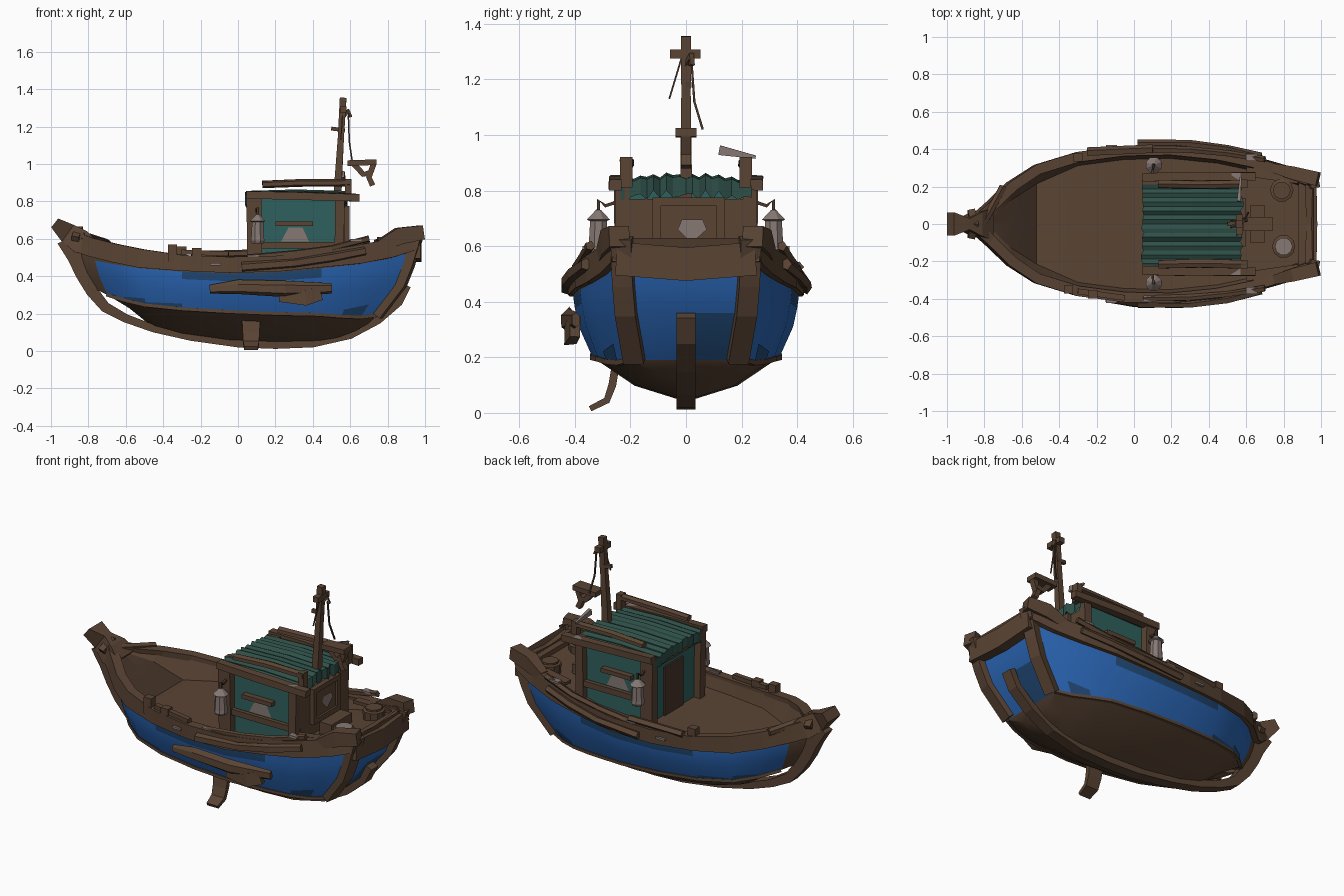
import bpy, bmesh, math, random
from mathutils import Vector

if "Cube" in bpy.data.objects:
    bpy.data.objects.remove(bpy.data.objects["Cube"])

random.seed(4)


def material(name, rgb):
    m = bpy.data.materials.new(name)
    m.diffuse_color = (*rgb, 1)
    m.use_nodes = True
    m.node_tree.nodes["Principled BSDF"].inputs["Base Color"].default_value = m.diffuse_color
    return m


BROWN = material("weathered brown", (0.102, 0.058, 0.034))
DARK = material("dark brown", (0.066, 0.038, 0.024))
BLUE = material("bright blue", (0.024, 0.135, 0.47))
NAVY = material("worn dark blue", (0.015, 0.066, 0.18))
TEAL = material("teal", (0.028, 0.118, 0.110))
ROOF = material("roof green", (0.028, 0.078, 0.064))
GREY = material("warm grey", (0.24, 0.19, 0.175))


def make(name, verts, faces, mats, ids=None, smooth=False):
    me = bpy.data.meshes.new(name)
    me.from_pydata([tuple(v) for v in verts], [], faces)
    for m in mats:
        me.materials.append(m)
    for i, p in enumerate(me.polygons):
        p.material_index = ids[i] if ids else 0
    bm = bmesh.new()
    bm.from_mesh(me)
    bmesh.ops.remove_doubles(bm, verts=bm.verts, dist=0.0005)
    bmesh.ops.recalc_face_normals(bm, faces=bm.faces)
    bm.to_mesh(me)
    bm.free()
    ob = bpy.data.objects.new(name, me)
    bpy.context.collection.objects.link(ob)
    if smooth:
        bpy.ops.object.select_all(action='DESELECT')
        ob.select_set(True)
        bpy.context.view_layer.objects.active = ob
        bpy.ops.object.shade_smooth_by_angle(angle=math.radians(22))
    return ob


def beam(name, pts, size, mat=BROWN, n=4, jitter=0.0, smooth=False):
    """Sweep an n-sided section (width, height) along a path; size may vary per point."""
    pts = [Vector(p) for p in pts]
    sizes = size if isinstance(size, list) else [size] * len(pts)
    d = (pts[-1] - pts[0]).normalized()
    hint = Vector((0, 1, 0)) if abs(d.z) > 0.9 else d.cross(Vector((0, 0, 1)))
    k = math.sqrt(2) if n == 4 else 1
    verts, faces = [], []
    for i, p in enumerate(pts):
        t = (pts[min(i + 1, len(pts) - 1)] - pts[max(i - 1, 0)]).normalized()
        side = (hint - t * hint.dot(t)).normalized()
        up = side.cross(t)
        w, h = sizes[i]
        for j in range(n):
            a = 2 * math.pi * (j + 0.5) / n
            q = 1 + random.uniform(-jitter, jitter)
            verts.append(p + (side * math.cos(a) * w + up * math.sin(a) * h) * 0.5 * k * q)
    for i in range(len(pts) - 1):
        for j in range(n):
            a, b = i * n + j, i * n + (j + 1) % n
            faces.append((a, b, b + n, a + n))
    faces += [tuple(range(n)), tuple(range(len(verts) - n, len(verts)))]
    return make(name, verts, faces, [mat], smooth=smooth)


def box(name, lo, hi, mat):
    x, h = (lo[0] + hi[0]) / 2, (lo[2] + hi[2]) / 2
    return beam(name, [(x, lo[1], h), (x, hi[1], h)], (hi[0] - lo[0], hi[2] - lo[2]), mat)


# Hull stations: x, half width, gunwale z, paint bottom z, keel z, deck z
ST = [(-.86, .03, .63, .33, .25, .62), (-.78, .10, .60, .30, .19, .59),
      (-.66, .215, .565, .27, .155, .52), (-.52, .305, .53, .245, .125, .41),
      (-.30, .372, .50, .225, .085, .42), (-.05, .405, .49, .21, .05, .42),
      (.20, .41, .495, .20, .04, .43), (.45, .385, .52, .195, .045, .45),
      (.65, .345, .55, .185, .06, .51), (.82, .295, .585, .18, .09, .55),
      (.96, .25, .63, .19, .125, .57)]
BOW = [.30, .24, .10, .05, .03, .02, 0, 0, 0, 0]
STERN = [.30, .26, .22, .09, .05, .03, 0, .02, .03, .03]


def section(st, s):
    x, w, zg, zb, zk, zd = st
    b = max(0, (-x - .4) / .46)
    a = max(0, (x - .4) / .56)
    top = zg - .075 - .05 * b - .025 * a
    inner = max(w - .04, 0)
    deck = max(inner - (.05 if x < -.4 else .02), 0)
    rows = [(0, zk), (w * .45, zk + .36 * (zb - zk)), (w * .82, zb), (w * .94, zb + .5 * (top - zb)),
            (w * .975, zb + .8 * (top - zb)), (w * .99, top), (w, zg), (inner, zg), (deck, zd), (0, zd)]
    return [Vector((x + BOW[i] * b - STERN[i] * a, s * y, z)) for i, (y, z) in enumerate(rows)]


# Hull shell, inner walls and deck, with paint assigned by row and station
verts, faces, ids = [], [], []
for s in (1, -1):
    base, R = len(verts), 10
    for st in ST:
        verts += section(st, s)
    for i in range(len(ST) - 1):
        for r in range(R - 1):
            a = base + i * R + r
            faces.append((a, a + 1, a + R + 1, a + R))
            c = 3 if r == 8 and i < 3 else 0
            if 2 <= r <= 4 and i > 0:
                c = 2 if (r == 4 and 4 <= i <= 6) else 1
            ids.append(c)
    # transom half
    last = section(ST[-1], s)
    for r in range(6):
        o = len(verts)
        p, q = last[r], last[r + 1]
        verts += [p, q, Vector((q.x, 0, q.z)), Vector((p.x, 0, p.z))]
        faces.append((o, o + 1, o + 2, o + 3))
        ids.append(2 if (r == 2 and s > 0) else 1 if 2 <= r <= 4 else 0)
make("hull", verts, faces, [BROWN, BLUE, NAVY, DARK], ids, smooth=True)

# Gunwales, strakes, stern posts, horns and rubbing logs on both sides
for s, side in ((1, "far"), (-1, "near")):
    secs = [section(st, s) for st in ST]
    beam(side + "_gunwale", [p[6].lerp(p[5], .45) + Vector((0, -.012 * s, .005)) for p in secs],
         [(.055, .10)] * 4 + [(.055, .085)] * 4 + [(.055, .10)] * 3)
    beam(side + "_strake", [p[2] for p in secs[1:]], (.02, .018))
    # worn patches low on the paint near the bow and the stern quarter
    for k, (i, u) in enumerate(((2, .38), (3, .30), (8, .45))):
        p, q = secs[i], secs[i + 1]
        quad = [p[2], q[2], q[2].lerp(q[3], u), p[2].lerp(p[3], u * .6)]
        make(f"{side}_worn_patch_{k}", [v + Vector((0, .004 * s, -.001)) for v in quad], [(0, 1, 2, 3)], [NAVY])
    beam(side + "_stern_post", [p + Vector((.005, -.02 * s, 0)) for p in secs[-1][2:7]], (.075, .05))
    beam(side + "_stern_horn", [(.76, s * .295, .565), (.86, s * .27, .615), (.985, s * .24, .635)],
         [(.05, .06), (.07, .09), (.075, .075)])
    beam(side + "_rub_log_low", [(.02, s * .43, .45), (.3, s * .43, .47), (.5, s * .405, .50), (.68, s * .36, .535)],
         (.04, .05), n=5, jitter=.15)
    beam(side + "_rub_log_high", [(.05, s * .40, .50), (.3, s * .395, .525), (.5, s * .375, .55), (.7, s * .345, .60)],
         (.035, .035), n=5, jitter=.15)
    # bare grey chips on the timbers
    for k, (x, y, z) in enumerate(((.08, .40, .515), (.63, .355, .60), (.54, .255, .843), (-.12, .405, .47))):
        box(f"{side}_chip_{k}", (x - .03, s * y - .018, z - .012), (x + .03, s * y + .018, z), GREY)

# Transom beam
beam("transom_beam", [(.945, -.25, .555), (.95, 0, .535), (.945, .25, .555)], (.06, .12))
# Stem, keel and rudder plank in one curved timber: x, z, depth
KEEL = [(-.91, .60, .12), (-.865, .50, .09), (-.83, .41, .075), (-.78, .32, .065), (-.71, .235, .055),
        (-.60, .175, .045), (-.45, .12, .04), (-.25, .075, .04), (0, .04, .04), (.2, .032, .04),
        (.4, .04, .04), (.6, .085, .04), (.75, .165, .04), (.86, .26, .04), (.905, .35, .04)]
beam("stem_and_keel", [(x, 0, z) for x, z, h in KEEL], [(.068, h) for x, z, h in KEEL])
beam("bow_horn", [(-.98, 0, .685), (-.91, 0, .63), (-.84, 0, .585), (-.76, 0, .555)],
     [(.125, .06), (.06, .11), (.13, .13), (.18, .06)])
beam("bow_lashing", [(-.87, -.07, .60), (-.85, 0, .65), (-.87, .07, .60)], (.04, .03))
beam("bow_cross_log", [(-.70, .20, .575), (-.84, -.06, .62)], (.045, .045), n=6, jitter=.1)

# Side fender logs and the hanging step on the near side
beam("fender_log", [(-.15, -.405, .33), (.0, -.42, .34), (.25, -.425, .33), (.5, -.395, .335)],
     [(.03, .05), (.05, .075), (.055, .085), (.03, .06)], n=6, jitter=.12)
beam("fender_plank", [(.22, -.41, .285), (.36, -.415, .285), (.44, -.40, .31)], [(.04, .04), (.045, .08), (.04, .08)],
     jitter=.1)
beam("hanging_step", [(.07, -.25, .19), (.07, -.265, .10), (.07, -.285, .045), (.07, -.345, .015)],
     [(.10, .028), (.09, .028), (.085, .025), (.075, .02)])
# Cleats and short rails on the gunwale
for i, (x, y, h) in enumerate(((-.35, -.35, .57), (-.22, -.375, .55), (-.30, .355, .56))):
    box(f"cleat_{i}", (x - .025, y - .022, .47), (x + .025, y + .022, h), BROWN)
beam("fore_rail", [(-.3, -.36, .53), (-.05, -.395, .52)], (.03, .025))
beam("far_fore_rail", [(-.25, .385, .515), (.1, .40, .525)], (.05, .04), n=5)

# Cabin walls
box("cabin_body", (.09, -.215, .42), (.545, .215, .82), TEAL)
box("aft_wall", (.54, -.21, .43), (.57, .21, .77), BROWN)
box("door_panel", (.565, -.10, .58), (.582, .12, .75), BROWN)
for i, (y0, y1, z0, z1) in enumerate(((-.12, .14, .745, .775), (-.12, .14, .56, .59),
                                      (-.12, -.09, .57, .76), (.11, .14, .57, .76))):
    box(f"door_trim_{i}", (.565, y0, z0), (.595, y1, z1), BROWN)
make("diamond_window", [(.588, y, z) for y, z in ((-.03, .66), (.02, .61), (.075, .66), (.06, .695), (-.015, .695))],
     [(0, 1, 2, 3, 4)], [GREY])
box("forward_frame", (.065, -.21, .76), (.10, .21, .82), BROWN)
box("forward_door", (.08, -.09, .42), (.095, .09, .72), DARK)

for s, side in ((1, "far"), (-1, "near")):
    # posts, beams and roof logs
    beam(side + "_fore_post", [(.09, s * .23, .42), (.085, s * .235, .84)], (.05, .08))
    beam(side + "_aft_post", [(.54, s * .23, .42), (.545, s * .23, .84)], (.05, .05))
    beam(side + "_eave_beam", [(.045, s * .25, .835), (.3, s * .255, .83), (.65, s * .255, .82)], (.045, .04), jitter=.08)
    beam(side + "_roof_log", [(.13, s * .215, .89), (.35, s * .21, .90), (.60, s * .215, .90)], (.05, .04), n=6, jitter=.1)
    beam(side + "_log_block", [(.59, s * .215, .81), (.59, s * .215, .92)], (.045, .035))
    beam(side + "_sill", [(.1, s * .235, .565), (.54, s * .235, .565)], (.025, .035))
    # window shelf and grey pane
    beam(side + "_shelf", [(.20, s * .23, .68), (.40, s * .23, .68)], (.04, .025))
    y = s * .221
    make(side + "_pane", [(.23, y, .585), (.38, y, .585), (.345, y, .66), (.27, y, .66)], [(0, 1, 2, 3)], [GREY])
    # hanging lantern
    c = (.105, s * .315)
    beam(side + "_lantern_hook", [(.1, s * .245, .76), (.1, s * .29, .745), (*c, .765), (*c, .71)], (.012, .012), DARK)
    beam(side + "_lantern", [(*c, z) for z in (.575, .59, .605, .69, .695, .73)],
         [(r, r) for r in (.065, .08, .075, .065, .09, .02)], GREY, n=8)

# Corrugated roof with ragged ends
verts, faces = [], []
N = 20
for j in range(N + 1):
    y = -.235 + .47 * j / N
    z = .847 + (.006 if j % 2 else -.005) + random.uniform(-.006, .006) - .25 * y * y
    x0, x1 = .045 + random.uniform(-.008, .008), .575 + random.uniform(-.012, .012)
    verts += [(x0, y, z - .06), (x0, y, z), (.31, y, z + .008), (x1, y, z), (x1, y, z - .05 - random.uniform(0, .03))]
    if j:
        for k in range(4):
            a = (j - 1) * 5 + k
            faces.append((a, a + 1, a + 6, a + 5))
make("corrugated_roof", verts, faces, [ROOF])

# Mast, cross pieces, rigging and hanging bracket
beam("mast", [(.52, 0, .55), (.535, 0, .9), (.55, 0, 1.15), (.562, 0, 1.355)],
     [(.045, .045), (.04, .04), (.033, .033), (.036, .036)], jitter=.05)
box("mast_cross", (.545, -.058, 1.275), (.58, .052, 1.308), BROWN)
beam("mast_peg", [(.50, 0, 1.19), (.57, .01, 1.18)], (.02, .02))
beam("mast_hook", [(.56, 0, 1.25), (.59, .02, 1.285), (.60, .02, 1.25)], (.018, .018))
beam("bracket_plank", [(.585, 0, 1.005), (.74, 0, 1.01)], (.075, .03))
beam("bracket_leg", [(.62, 0, 1.0), (.67, 0, .945), (.71, 0, .955)], (.04, .03))
beam("bracket_drop", [(.725, 0, 1.0), (.70, 0, .93), (.72, 0, .885)], (.035, .03))
beam("rope_down", [(.59, .02, 1.26), (.595, .03, 1.12), (.61, .06, 1.02)], (.008, .008), DARK)
beam("rope_side", [(.56, -.015, 1.28), (.55, -.06, 1.13)], (.006, .006), DARK)
beam("pennant", [(.56, .12, .945), (.57, .25, .92)], [(.02, .035), (.01, .012)], GREY)

# Stern deck fittings: pots, bench, locker and planks
for i, (x, y, m) in enumerate(((.79, .18, BROWN), (.80, -.12, GREY))):
    beam(f"stern_pot_{i}", [(x, y, .53), (x, y, .595), (x, y, .60)], [(.12, .12), (.125, .125), (.09, .09)], BROWN, n=10)
    beam(f"stern_pot_lid_{i}", [(x, y, .595), (x, y, .61)], (.095, .095), m, n=10)
box("stern_bench", (.88, -.23, .56), (.93, .23, .59), BROWN)
box("stern_locker", (.62, -.10, .50), (.70, .10, .58), BROWN)
beam("stern_plank", [(.60, -.28, .56), (.88, -.24, .585)], (.05, .02))
beam("far_stern_plank", [(.60, .28, .56), (.88, .24, .585)], (.05, .02))
